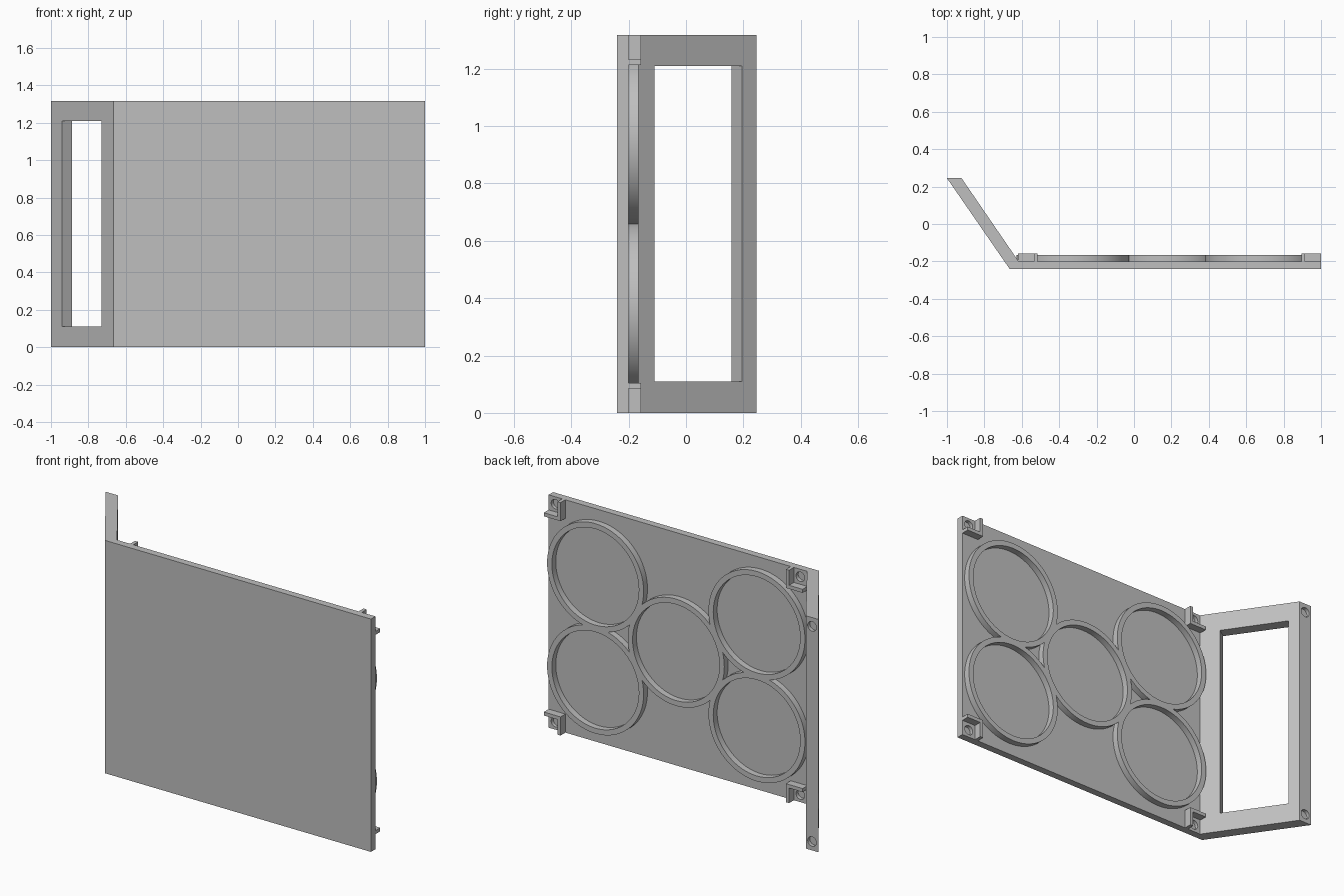
import bpy, bmesh
from math import pi, sqrt
from mathutils import Vector, Matrix

if "Cube" in bpy.data.objects:
    bpy.data.objects.remove(bpy.data.objects["Cube"], do_unlink=True)

H = 1.317            # overall height
FLOOR = -0.20        # back surface of the panel

grey = bpy.data.materials.new("plain grey")
grey.use_nodes = True
colour = (0.52, 0.52, 0.52, 1)
grey.diffuse_color = colour
grey.node_tree.nodes["Principled BSDF"].inputs["Base Color"].default_value = colour


def add_object(name, bm):
    bmesh.ops.recalc_face_normals(bm, faces=bm.faces)
    mesh = bpy.data.meshes.new(name)
    bm.to_mesh(mesh)
    bm.free()
    mesh.materials.append(grey)
    ob = bpy.data.objects.new(name, mesh)
    bpy.context.collection.objects.link(ob)
    return ob


def prism(name, outline, z0, z1):
    """Extrude an (x, y) outline upward."""
    bm = bmesh.new()
    face = bm.faces.new([bm.verts.new((x, y, z0)) for x, y in outline])
    new = bmesh.ops.extrude_face_region(bm, geom=[face])["geom"]
    verts = [v for v in new if isinstance(v, bmesh.types.BMVert)]
    bmesh.ops.translate(bm, verts=verts, vec=(0, 0, z1 - z0))
    return add_object(name, bm)


def disc(name, x, z, radius, y0, y1, sides=96):
    """Cylinder lying along y."""
    bm = bmesh.new()
    place = Matrix.Translation((x, (y0 + y1) / 2, z)) @ Matrix.Rotation(pi / 2, 4, "X")
    bmesh.ops.create_cone(bm, cap_ends=True, segments=sides, radius1=radius,
                          radius2=radius, depth=y1 - y0, matrix=place)
    return add_object(name, bm)


def combine(ob, tool, operation):
    mod = ob.modifiers.new("combine", "BOOLEAN")
    mod.operation, mod.object, mod.solver = operation, tool, "EXACT"
    bpy.context.view_layer.objects.active = ob
    bpy.ops.object.modifier_apply(modifier=mod.name)
    bpy.data.objects.remove(tool, do_unlink=True)


def smooth(ob):
    bpy.ops.object.select_all(action="DESELECT")
    ob.select_set(True)
    bpy.context.view_layer.objects.active = ob
    bpy.ops.object.shade_smooth_by_angle(angle=0.5)


# Bent panel: flat plate with a slanted side wing
outer_low, outer_top = Vector((-0.665, -0.24)), Vector((-1, 0.245))
panel = prism("bent_panel", [outer_low, (1, -0.24), (1, FLOOR), (-0.617, FLOOR),
                             (-0.922, 0.245), outer_top], 0, H)

# Window cut square through the wing
along = (outer_top - outer_low).normalized()
across = Vector((along.y, -along.x))
low, high = Vector((-0.73, -0.146)), Vector((-0.94, 0.158))
window = prism("window_cutter", [low - across * 0.05, low + across * 0.15,
                                 high + across * 0.15, high - across * 0.05], 0.11, 1.21)
combine(panel, window, "DIFFERENCE")

# Blind holes in the plate corners and in the wing's end face
for z in (0.042, H - 0.042):
    for x in (-0.575, 0.957):
        combine(panel, disc("hole_cutter", x, z, 0.027, FLOOR - 0.02, FLOOR + 0.02, 32), "DIFFERENCE")
for z in (0.05, H - 0.05):
    combine(panel, disc("hole_cutter", -0.96, z, 0.027, 0.225, 0.265, 32), "DIFFERENCE")
smooth(panel)

# Five touching rings: one in the middle and four around it
pitch, mid_x, mid_z = 0.583, 0.178, H / 2
dx, dz = pitch * sqrt(3) / 2, pitch / 2
centres = [(mid_x, mid_z)] + [(mid_x + i * dx, mid_z + j * dz) for i in (-1, 1) for j in (-1, 1)]
rings = None
for x, z in centres:
    body = disc("rings", x, z, 0.302, FLOOR - 0.005, -0.165)
    if rings:
        combine(rings, body, "UNION")
    else:
        rings = body
for x, z in centres:
    combine(rings, disc("ring_cutter", x, z, 0.272, FLOOR - 0.05, -0.1), "DIFFERENCE")
smooth(rings)

# L-shaped corner brackets, open toward each corner
size, wall = 0.105, 0.02
for side, edge_x, sx in (("right", -0.62, 1), ("left", 1, -1)):
    for level, edge_z, sz in (("lower", 0, 1), ("upper", H, -1)):
        corner = [(0, size), (size, size), (size, 0), (size - wall, 0),
                  (size - wall, size - wall), (0, size - wall)]
        bm = bmesh.new()
        face = bm.faces.new([bm.verts.new((edge_x + sx * a, FLOOR - 0.002, edge_z + sz * b))
                             for a, b in corner])
        new = bmesh.ops.extrude_face_region(bm, geom=[face])["geom"]
        verts = [v for v in new if isinstance(v, bmesh.types.BMVert)]
        bmesh.ops.translate(bm, verts=verts, vec=(0, 0.045, 0))
        add_object(f"{level}_{side}_bracket", bm)
